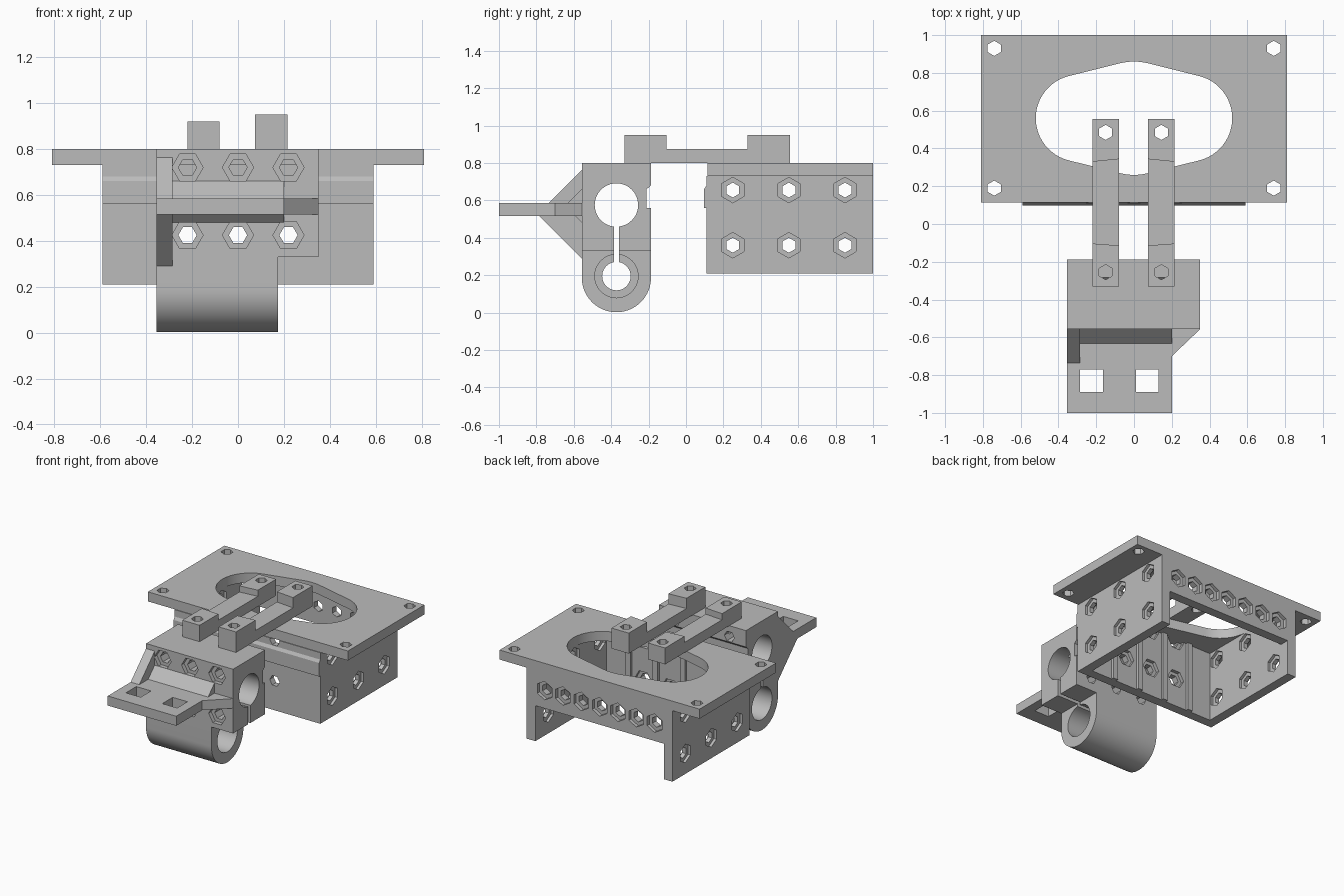
import bpy, bmesh, math
from mathutils import Vector

cube = bpy.data.objects.get("Cube")
if cube:
    bpy.data.objects.remove(cube)

grey = bpy.data.materials.new("plain grey")
grey.use_nodes = True
colour = (0.5, 0.5, 0.5, 1)
grey.diffuse_color = colour
grey.node_tree.nodes["Principled BSDF"].inputs["Base Color"].default_value = colour


def place(axis, u, v, w):
    return Vector({"x": (w, u, v), "y": (u, w, v), "z": (u, v, w)}[axis])


def prism(name, outline, axis, a, b):
    """Extrude a 2D outline along an axis from a to b."""
    bm = bmesh.new()
    face = bm.faces.new([bm.verts.new(place(axis, u, v, a)) for u, v in outline])
    ext = bmesh.ops.extrude_face_region(bm, geom=[face])
    moved = [g for g in ext["geom"] if isinstance(g, bmesh.types.BMVert)]
    bmesh.ops.translate(bm, verts=moved, vec=place(axis, 0, 0, b - a))
    bmesh.ops.recalc_face_normals(bm, faces=bm.faces)
    mesh = bpy.data.meshes.new(name)
    bm.to_mesh(mesh)
    bm.free()
    mesh.materials.append(grey)
    obj = bpy.data.objects.new(name, mesh)
    bpy.context.scene.collection.objects.link(obj)
    return obj


def rect(u0, u1, v0, v1):
    return [(u0, v0), (u1, v0), (u1, v1), (u0, v1)]


def box(name, x0, x1, y0, y1, z0, z1):
    return prism(name, rect(x0, x1, y0, y1), "z", z0, z1)


def arc(u, v, r, start, end, n):
    angles = [math.radians(start + (end - start) * i / n) for i in range(n + 1)]
    return [(u + r * math.cos(t), v + r * math.sin(t)) for t in angles]


def ring(u, v, r, n=48, start=0):
    return arc(u, v, r, start, start + 360, n)[:-1]


def combine(obj, operation, outline, axis, a, b):
    """Cut or add a prism, applied at once."""
    tool = prism("tool", outline, axis, a, b)
    mod = obj.modifiers.new("bool", "BOOLEAN")
    mod.operation, mod.solver, mod.object = operation, "EXACT", tool
    graph = bpy.context.evaluated_depsgraph_get()
    mesh = bpy.data.meshes.new_from_object(obj.evaluated_get(graph))
    obj.modifiers.clear()
    obj.data = mesh
    bpy.data.objects.remove(tool)


def cut(obj, outline, axis, a, b):
    combine(obj, "DIFFERENCE", outline, axis, a, b)


HOLE, NUT, WALL = 0.04, 0.068, 0.07
BOLT_X = (-0.22, 0, 0.22)

# Top plate with a swelling oval opening and corner holes
top_plate = prism("top_plate", rect(-0.81, 0.81, 0.115, 1), "z", 0.73, 0.80)
oval = (arc(0.29, 0.56, 0.23, -76, 76, 24) + arc(0, 0.56, 0.3, 76, 104, 8)
        + arc(-0.29, 0.56, 0.23, 104, 256, 24) + arc(0, 0.56, 0.3, 256, 284, 8))
cut(top_plate, oval, "z", 0.6, 0.9)
for x in (-0.74, 0.74):
    for y in (0.19, 0.93):
        cut(top_plate, ring(x, y, HOLE, 6, 30), "z", 0.6, 0.9)

# Side walls with bolt holes and nut pockets on both faces
for side, name in ((1, "left_wall"), (-1, "right_wall")):
    inner, outer = side * (0.59 - WALL), side * 0.59
    wall = box(name, min(inner, outer), max(inner, outer), 0.11, 1, 0.21, 0.73)
    for y in (0.25, 0.55, 0.85):
        for z in (0.36, 0.655):
            cut(wall, ring(y, z, HOLE, 6, 30), "x", inner - side * 0.1, outer + side * 0.1)
            for face in (inner, outer):
                cut(wall, ring(y, z, NUT, 6, 30), "x", face - 0.02, face + 0.02)

# Front wall with a sliding rail, inner ribs and bolt holes
profile = [(0.18, 0.21), (0.18, 0.73), (0.11, 0.73), (0.11, 0.68),
           (0.097, 0.66), (0.097, 0.56), (0.11, 0.56), (0.11, 0.21)]
front_wall = prism("front_wall", profile, "x", -0.59, 0.59)
for x in BOLT_X:
    for z in (0.425, 0.72):
        cut(front_wall, ring(x, z, HOLE, 6), "y", 0, 0.3)
        cut(front_wall, ring(x, z, NUT, 6), "y", 0.155, 0.3)
for i, x in enumerate((-0.33, -0.11, 0.11, 0.33)):
    box(f"wall_rib_{i + 1}", x - 0.02, x + 0.02, 0.175, 0.2, 0.21, 0.73)

# Back beam with a row of nut pockets
back_beam = box("back_beam", -0.52, 0.52, 1 - WALL, 1, 0.47, 0.73)
for i in range(7):
    x = -0.445 + i * 0.1483
    cut(back_beam, ring(x, 0.6, HOLE, 6, 30), "y", 0.9, 1.1)
    cut(back_beam, ring(x, 0.6, NUT, 6, 30), "y", 0.975, 1.1)

# Carriage block: wide head with rail groove over a rounded hub
CY, FRONT, REAR = -0.372, -0.557, -0.187
profile = [(FRONT, 0.80), (FRONT, 0.33), (REAR, 0.33), (REAR, 0.56), (-0.21, 0.56),
           (-0.21, 0.66), (REAR, 0.68), (REAR, 0.80)]
carriage = prism("carriage_block", profile, "x", -0.355, 0.35)
hub = [(REAR, 0.33), (FRONT, 0.33)] + arc(CY, 0.187, 0.185, 180, 360, 40)
combine(carriage, "UNION", hub, "x", -0.355, 0.175)
cut(carriage, ring(CY, 0.575, 0.116), "x", -0.5, 0.5)
cut(carriage, ring(CY, 0.195, 0.076), "x", -0.5, 0.5)
cut(carriage, rect(CY - 0.014, CY + 0.014, 0.24, 0.5), "x", -0.5, 0.5)
for a, b in ((-0.5, -0.17), (0, 0.5)):
    cut(carriage, ring(CY, 0.195, 0.116), "x", a, b)
for x in BOLT_X:
    for z in (0.425, 0.72):
        cut(carriage, ring(x, z, HOLE, 6), "y", -0.7, 0)
        cut(carriage, ring(x, z, NUT, 6), "y", -0.7, FRONT + 0.03)
for x in (-0.15, 0.145):
    cut(carriage, ring(x, -0.255, HOLE, 6, 30), "z", 0.5, 0.9)

# Front tab with square openings, braced by a fin and fillets
tab_outline = [(-0.355, FRONT), (-0.355, -1), (0.2, -1), (0.2, -0.7), (0.35, FRONT)]
front_tab = prism("front_tab", tab_outline, "z", 0.515, 0.585)
for x in (-0.225, 0.07):
    cut(front_tab, rect(x - 0.06, x + 0.06, -0.89, -0.77), "z", 0.4, 0.7)


def brace(name, z, rise, x0, x1):
    prism(name, [(FRONT, z), (FRONT - abs(rise), z), (FRONT, z + rise)], "x", x0, x1)


brace("upper_fin", 0.585, 0.178, -0.355, -0.285)
brace("lower_fin", 0.515, -0.225, -0.355, -0.285)
brace("upper_fillet", 0.585, 0.075, -0.285, 0.2)
brace("lower_fillet", 0.515, -0.035, -0.285, 0.2)

# Two straps with raised, bolted ends
for name, outer, inner, mid, top in (("left_strap", 0.215, 0.075, 0.875, 0.95),
                                     ("right_strap", -0.22, -0.08, 0.875, 0.92)):
    ends = rect(min(outer, inner), max(outer, inner), -0.33, 0.555)
    strap = prism(name, ends, "z", 0.80, top)
    o, i = outer * 1.2, inner * 0.8
    cut(strap, [(o, -0.1), (i, -0.115), (i, 0.345), (o, 0.325)], "z", mid, 1.1)
    for y in (-0.255, 0.485):
        cut(strap, ring((outer + inner) / 2, y, HOLE, 6, 30), "z", 0.7, 1.1)

# Smooth the round surfaces only
for obj in (carriage, top_plate):
    bpy.ops.object.select_all(action="DESELECT")
    obj.select_set(True)
    bpy.context.view_layer.objects.active = obj
    bpy.ops.object.shade_smooth_by_angle(angle=math.radians(25))
